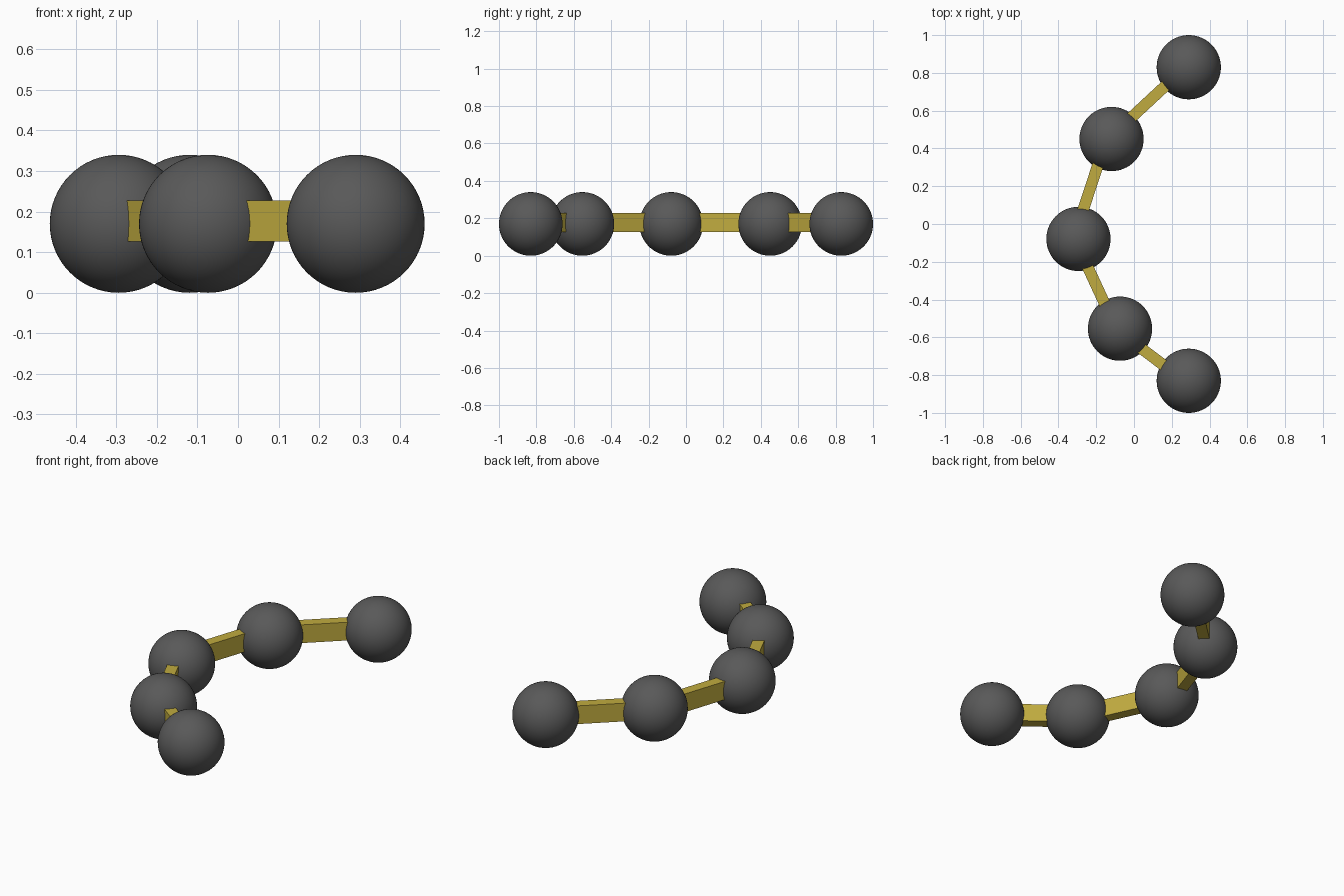
import bpy
import math
from mathutils import Vector

default = bpy.data.objects.get("Cube")
if default:
    bpy.data.objects.remove(default, do_unlink=True)


def material(name, color):
    mat = bpy.data.materials.new(name)
    mat.use_nodes = True
    mat.diffuse_color = color
    mat.node_tree.nodes["Principled BSDF"].inputs["Base Color"].default_value = color
    return mat


dark_grey = material("dark grey", (0.10, 0.10, 0.10, 1))
mustard = material("mustard yellow", (0.53, 0.41, 0.05, 1))

RADIUS = 0.17
BAR_WIDTH, BAR_HEIGHT, BAR_Z = 0.06, 0.102, 0.177

# Ball centres along the bent chain, back to front
centres = [Vector(p) for p in ((0.29, 0.83), (-0.119, 0.45), (-0.294, -0.079),
                               (-0.074, -0.554), (0.29, -0.83))]
# Sideways shift of each bar towards the outside of the bend
shifts = (0.012, 0.025, 0.018, 0.015)

# Balls
for i, c in enumerate(centres, 1):
    bpy.ops.mesh.primitive_uv_sphere_add(segments=64, ring_count=32, radius=RADIUS,
                                         location=(c.x, c.y, RADIUS))
    ball = bpy.context.object
    ball.name = f"ball_{i}"
    ball.data.materials.append(dark_grey)
    bpy.ops.object.shade_smooth()

# Flat connecting bars, ending inside the balls
for i, (a, b, shift) in enumerate(zip(centres, centres[1:], shifts), 1):
    along = b - a
    outward = Vector((along.y, -along.x)).normalized()
    mid = (a + b) / 2 + outward * shift
    bpy.ops.mesh.primitive_cube_add(size=1, location=(mid.x, mid.y, BAR_Z),
                                    rotation=(0, 0, math.atan2(along.y, along.x)))
    bar = bpy.context.object
    bar.name = f"connecting_bar_{i}"
    bar.scale = (along.length - RADIUS, BAR_WIDTH, BAR_HEIGHT)
    bar.data.materials.append(mustard)
